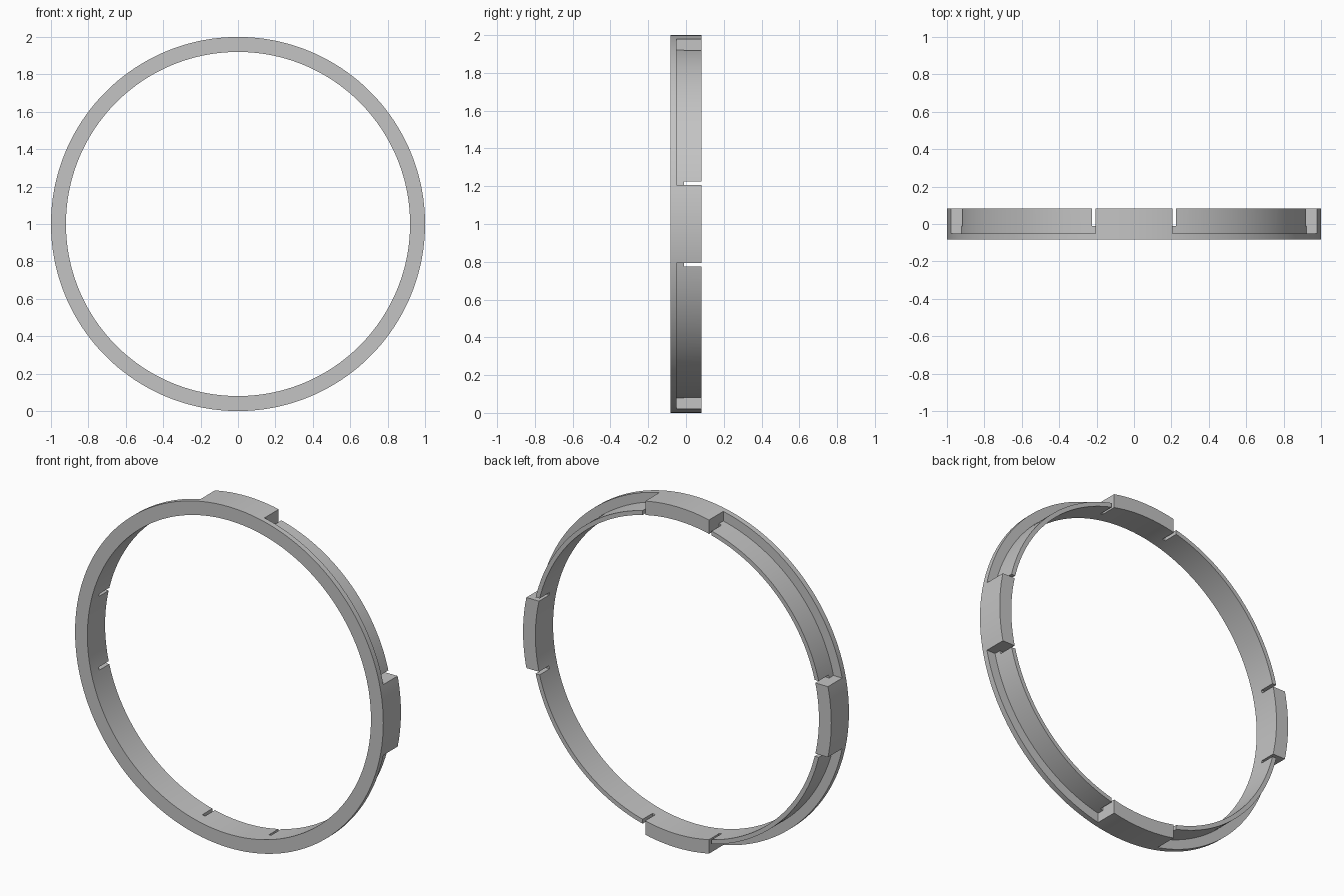
import bpy, bmesh, math
from mathutils import Matrix

if "Cube" in bpy.data.objects:
    bpy.data.objects.remove(bpy.data.objects["Cube"], do_unlink=True)

R_OUT, R_WALL, R_IN = 1.0, 0.945, 0.92    # rim, thin wall outside, bore
FRONT, LEDGE, SLOT, BACK = -0.082, -0.05, -0.01, 0.082
BLOCK, GAP = 0.207, 0.224                 # half width of block, far side of slot
OVER = 0.1                                # cutter overshoot past the back

grey = bpy.data.materials.new("plain_grey")
grey.use_nodes = True
grey.diffuse_color = (0.55, 0.55, 0.55, 1)
grey.node_tree.nodes["Principled BSDF"].inputs["Base Color"].default_value = (0.55, 0.55, 0.55, 1)


def make_object(name, bm):
    bmesh.ops.recalc_face_normals(bm, faces=bm.faces)
    mesh = bpy.data.meshes.new(name)
    bm.to_mesh(mesh)
    bm.free()
    ob = bpy.data.objects.new(name, mesh)
    bpy.context.collection.objects.link(ob)
    mesh.materials.append(grey)
    return ob


def sweep(bm, r0, r1, y0, y1, steps, span, closed=False):
    """Sweep a rectangular section; span(r) gives start and end angle at radius r."""
    rings = []
    for i in range(steps + (0 if closed else 1)):
        ring = []
        for r, y in ((r0, y0), (r1, y0), (r1, y1), (r0, y1)):
            a, b = span(r)
            t = a + (b - a) * i / steps
            ring.append(bm.verts.new((r * math.cos(t), y, 1 + r * math.sin(t))))
        rings.append(ring)
    pairs = list(zip(rings, rings[1:]))
    if closed:
        pairs.append((rings[-1], rings[0]))
    else:
        bm.faces.new(rings[0])
        bm.faces.new(rings[-1])
    for p, q in pairs:
        for k in range(4):
            n = (k + 1) % 4
            bm.faces.new((p[k], p[n], q[n], q[k]))


def box(bm, x0, x1, y0, y1, z0, z1, turn):
    vs = bmesh.ops.create_cube(bm, size=1)["verts"]
    m = Matrix.Translation(((x0 + x1) / 2, (y0 + y1) / 2, (z0 + z1) / 2))
    m = m @ Matrix.Diagonal((x1 - x0, y1 - y0, z1 - z0, 1))
    m = Matrix.Translation((0, 0, 1)) @ Matrix.Rotation(turn, 4, 'Y') @ m
    bmesh.ops.transform(bm, matrix=m, verts=vs)


# Plain ring
bm = bmesh.new()
sweep(bm, R_IN, R_OUT, FRONT, BACK, 180, lambda r: (0, 2 * math.pi), True)
ring = make_object("notched_ring", bm)

# Four outer channels between the blocks, with ends parallel to the block axes
channels = bmesh.new()
slots = bmesh.new()
for q in range(4):
    turn = q * math.pi / 2

    def quarter(r, turn=turn):
        edge = math.asin(BLOCK / r)
        return turn + edge, turn + math.pi / 2 - edge

    sweep(channels, R_WALL, R_OUT + 0.03, LEDGE, OVER, 48, quarter)
    # Narrow slots through the wall on both sides of each block
    for a, b in ((BLOCK, GAP), (-GAP, -BLOCK)):
        box(slots, a, b, SLOT, OVER, 0.85, 0.96, turn)

bpy.context.view_layer.objects.active = ring
for name, bm in (("channel_cutter", channels), ("slot_cutter", slots)):
    cutter = make_object(name, bm)
    cutter.hide_render = True
    mod = ring.modifiers.new(name, 'BOOLEAN')
    mod.operation = 'DIFFERENCE'
    mod.solver = 'EXACT'
    mod.object = cutter
    bpy.ops.object.modifier_apply(modifier=name)
    bpy.data.objects.remove(cutter, do_unlink=True)

# Smooth curved walls, crisp edges
bpy.ops.object.select_all(action='DESELECT')
ring.select_set(True)
bpy.ops.object.shade_smooth_by_angle(angle=math.radians(30))
